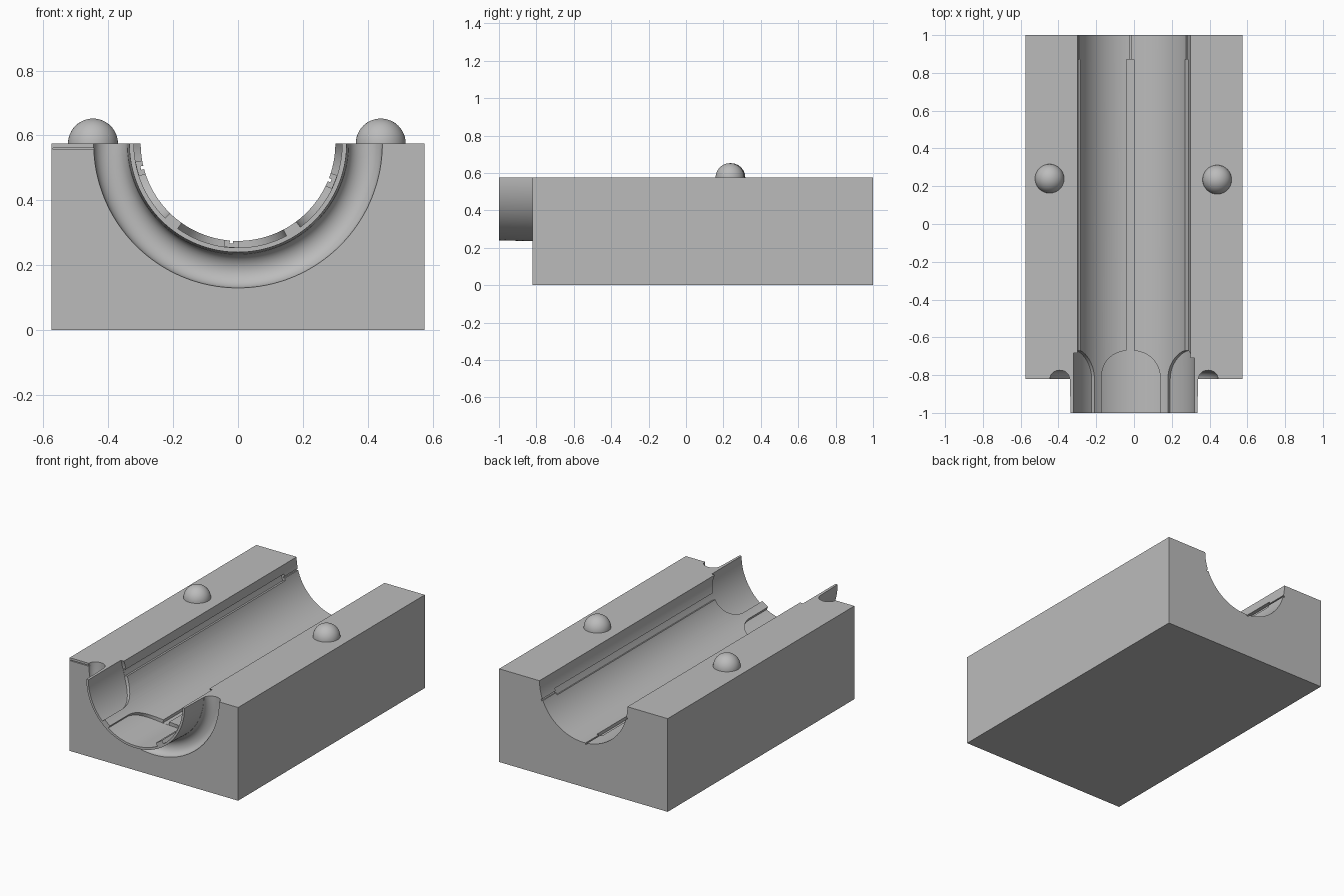
import bpy, bmesh
from math import sin, cos, pi, radians

if "Cube" in bpy.data.objects:
    bpy.data.objects.remove(bpy.data.objects["Cube"], do_unlink=True)

TOP = 0.575          # parting plane, also the axis height of the bore
TWIST = -3.8         # rotation of the pockets about the bore, in degrees
SPACING = 72

grey = bpy.data.materials.new("light grey")
grey.use_nodes = True
colour = (0.5, 0.5, 0.5, 1)
grey.diffuse_color = colour
grey.node_tree.nodes["Principled BSDF"].inputs["Base Color"].default_value = colour


def named(name):
    obj = bpy.context.object
    obj.name = name
    return obj


def box(name, low, high):
    centre = [(a + b) / 2 for a, b in zip(low, high)]
    bpy.ops.mesh.primitive_cube_add(size=1, location=centre)
    obj = named(name)
    obj.scale = [b - a for a, b in zip(low, high)]
    return obj


def cone_y(name, y0, y1, r0, r1):
    bpy.ops.mesh.primitive_cone_add(vertices=128, radius1=r1, radius2=r0, depth=y1 - y0,
                                    location=(0, (y0 + y1) / 2, TOP), rotation=(pi / 2, 0, 0))
    return named(name)


def radial_cutter(name, columns, r0, r1):
    """Curved slab around the bore from (angle, y start, y end) columns."""
    bm = bmesh.new()
    rings = []
    for angle, y0, y1 in columns:
        s, c = sin(radians(angle)), cos(radians(angle))
        rings.append([bm.verts.new((r * s, y, TOP - r * c))
                      for r, y in ((r0, y0), (r1, y0), (r1, y1), (r0, y1))])
    for a, b in zip(rings, rings[1:]):
        for i in range(4):
            j = (i + 1) % 4
            bm.faces.new((a[i], a[j], b[j], b[i]))
    bm.faces.new(rings[0][::-1])
    bm.faces.new(rings[-1])
    bmesh.ops.recalc_face_normals(bm, faces=bm.faces[:])
    mesh = bpy.data.meshes.new(name)
    bm.to_mesh(mesh)
    bm.free()
    obj = bpy.data.objects.new(name, mesh)
    bpy.context.collection.objects.link(obj)
    return obj


def combine(target, tool, operation="DIFFERENCE"):
    tool.hide_render = True
    mod = target.modifiers.new(tool.name, "BOOLEAN")
    mod.operation, mod.solver, mod.object = operation, "EXACT", tool
    bpy.context.view_layer.objects.active = target
    bpy.ops.object.modifier_apply(modifier=mod.name)
    bpy.data.objects.remove(tool, do_unlink=True)


def finish(obj):
    obj.data.materials.clear()
    obj.data.materials.append(grey)
    bpy.ops.object.select_all(action="DESELECT")
    obj.select_set(True)
    bpy.context.view_layer.objects.active = obj
    bpy.ops.object.shade_smooth_by_angle(angle=radians(30))


# Block with a rounded ring groove in its front face
mold = box("mold_half", (-0.575, -0.82, 0), (0.575, 1, 0.7))
bpy.ops.mesh.primitive_torus_add(major_radius=0.393, minor_radius=0.052, major_segments=128,
                                 minor_segments=32, location=(0, -0.82, TOP),
                                 rotation=(pi / 2, 0, 0))
groove = named("ring_groove")
groove.scale.z = 0.88
combine(mold, groove)

# Thin collar in front, then the long bore
combine(mold, cone_y("collar", -1, -0.72, 0.335, 0.343), "UNION")
combine(mold, cone_y("bore", -1.2, 1.2, 0.3, 0.3))

# Arched pockets, long slots and narrow vents, repeated around the bore
for k in (-1, 0, 1):
    mid = TWIST + k * SPACING
    steps = [-cos(pi * i / 28) for i in range(29)]
    arch = [(mid + 31.5 * t, -1.1, -0.82 + 0.15 * max(0, 1 - abs(t) ** 2.2) ** 0.5) for t in steps]
    combine(mold, radial_cutter("arch_pocket", arch, 0.24, 0.321))
    slot = [(mid + 3.8 * t, -0.75, 0.87) for t in (-1, 0, 1)]
    combine(mold, radial_cutter("long_slot", slot, 0.25, 0.32))
    vent = [(mid + t, 0.8, 1.1) for t in (-1, 1)]
    combine(mold, radial_cutter("vent", vent, 0.26, 0.309))

# Fine slit beside the groove, then the flat parting face
combine(mold, box("slit", (-0.57, -0.9, 0.557), (-0.43, -0.81, 0.562)))
combine(mold, box("parting_cut", (-1, -2, TOP), (1, 2, 1.5)))
finish(mold)

# Domed locating pins
for side, x, y in (("right", -0.447, 0.24), ("left", 0.44, 0.235)):
    bpy.ops.mesh.primitive_uv_sphere_add(segments=48, ring_count=24, radius=0.077,
                                         location=(x, y, TOP))
    pin = named(side + "_locating_pin")
    bm = bmesh.new()
    bm.from_mesh(pin.data)
    bmesh.ops.delete(bm, geom=[v for v in bm.verts if v.co.z < -0.001], context="VERTS")
    bm.to_mesh(pin.data)
    bm.free()
    finish(pin)
